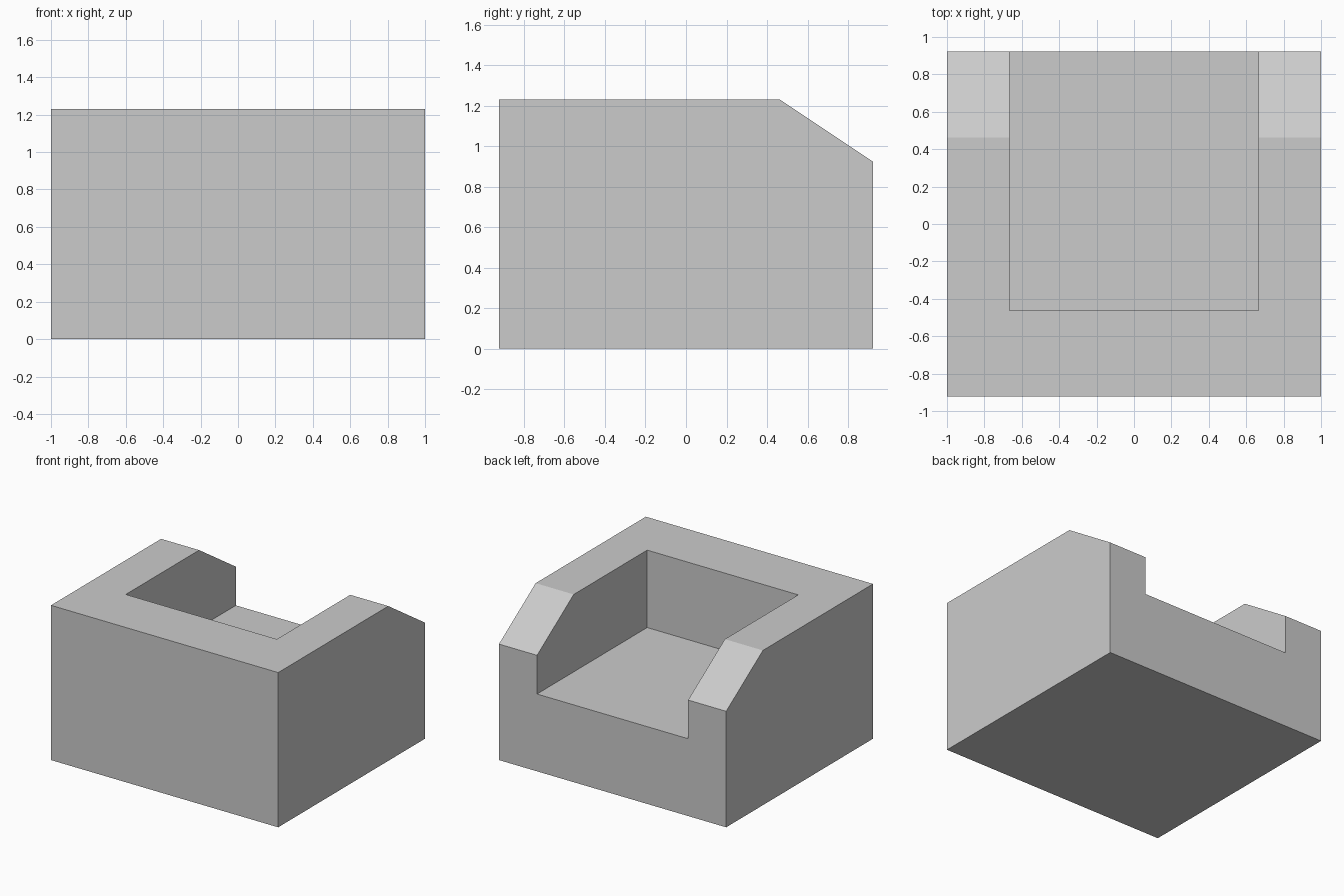
import bpy
import bmesh

if "Cube" in bpy.data.objects:
    bpy.data.objects.remove(bpy.data.objects["Cube"])

HALF_W, HALF_D = 1.0, 0.923
TOP, SHOULDER, SEAT_Z = 1.231, 0.923, 0.615
INNER_X, INNER_Y = 0.665, 0.4615


def extrude_profile(name, profile, half_width):
    """Solid made from a (y, z) side profile, extruded along x."""
    bm = bmesh.new()
    face = bm.faces.new([bm.verts.new((-half_width, y, z)) for y, z in profile])
    result = bmesh.ops.extrude_face_region(bm, geom=[face])
    moved = [v for v in result["geom"] if isinstance(v, bmesh.types.BMVert)]
    bmesh.ops.translate(bm, vec=(2 * half_width, 0, 0), verts=moved)
    bmesh.ops.recalc_face_normals(bm, faces=bm.faces[:])
    mesh = bpy.data.meshes.new(name)
    bm.to_mesh(mesh)
    bm.free()
    obj = bpy.data.objects.new(name, mesh)
    bpy.context.collection.objects.link(obj)
    return obj


# Outer armchair body with sloping arm ends
body = extrude_profile("armchair_body", [
    (-HALF_D, 0), (HALF_D, 0), (HALF_D, SHOULDER),
    (INNER_Y, TOP), (-HALF_D, TOP)], HALF_W)

# Seat recess, open at the top and at +y
cutter = extrude_profile("seat_recess_cutter", [
    (-INNER_Y, SEAT_Z), (HALF_D + 0.5, SEAT_Z),
    (HALF_D + 0.5, TOP + 0.5), (-INNER_Y, TOP + 0.5)], INNER_X)
cutter.hide_render = True

recess = body.modifiers.new("seat_recess", "BOOLEAN")
recess.operation = "DIFFERENCE"
recess.solver = "EXACT"
recess.object = cutter

# Bake the recess and drop the cutter
bpy.context.view_layer.objects.active = body
body.select_set(True)
bpy.ops.object.modifier_apply(modifier=recess.name)
bpy.data.objects.remove(cutter, do_unlink=True)
